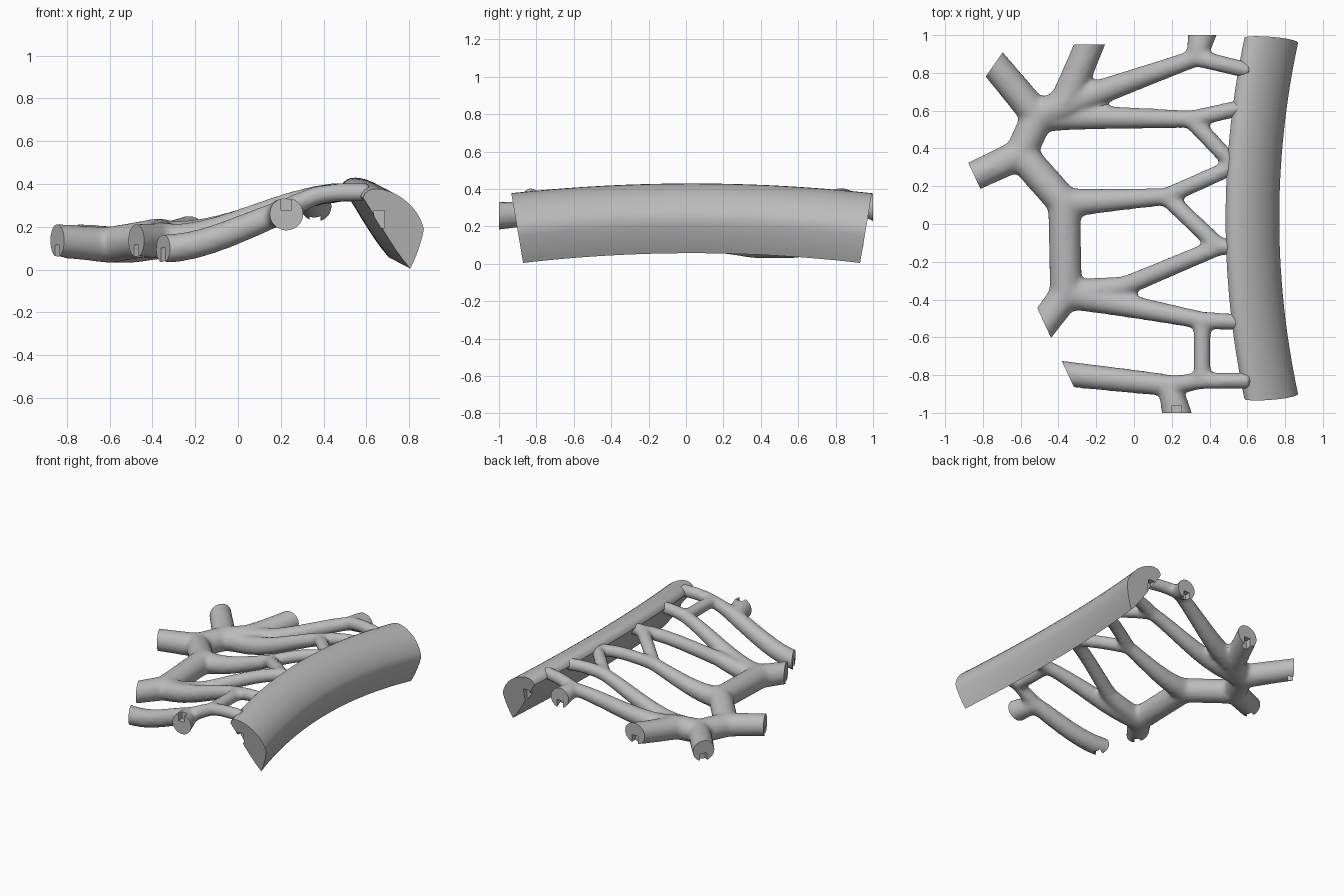
import bpy, bmesh, math
from mathutils import Vector, Matrix
from mathutils.geometry import interpolate_bezier

cube = bpy.data.objects.get("Cube")
if cube:
    bpy.data.objects.remove(cube, do_unlink=True)

colour = (.5, .5, .5, 1)
grey = bpy.data.materials.new("plain grey")
grey.use_nodes = True
grey.diffuse_color = colour
grey.node_tree.nodes["Principled BSDF"].inputs["Base Color"].default_value = colour

UP = Vector((0, 0, 1))
HUB, TIP, FORK, TWIG = .087, .078, .048, .045


def add_object(name, data):
    ob = bpy.data.objects.new(name, data)
    bpy.context.collection.objects.link(ob)
    return ob


def mesh_object(name, bm):
    bmesh.ops.recalc_face_normals(bm, faces=bm.faces)
    mesh = bpy.data.meshes.new(name)
    bm.to_mesh(mesh)
    bm.free()
    return add_object(name, mesh)


def bake(ob):
    bpy.ops.object.select_all(action='DESELECT')
    ob.select_set(True)
    bpy.context.view_layer.objects.active = ob
    bpy.ops.object.convert(target='MESH')


def subtract(ob, specs):
    """Cut boxes out of an object; each box has a centre, a heading and a size."""
    bm = bmesh.new()
    for centre, heading, size in specs:
        turn = Matrix.Rotation(heading, 4, 'Z')
        bmesh.ops.create_cube(bm, size=1, matrix=Matrix.Translation(centre) @ turn
                              @ Matrix.Diagonal((*size, 1)))
    cutter = mesh_object("cutter", bm)
    cutter.hide_render = True
    mod = ob.modifiers.new("cut", 'BOOLEAN')
    mod.operation = 'DIFFERENCE'
    mod.solver = 'EXACT'
    mod.object = cutter
    bake(ob)
    bpy.data.objects.remove(cutter, do_unlink=True)


def finish(ob):
    ob.data.materials.clear()
    ob.data.materials.append(grey)
    bpy.ops.object.shade_smooth_by_angle(angle=math.radians(35))


def node(x, y, radius, lift=0):
    """Point of the branch network, which rises smoothly towards the rail."""
    u = min(1, max(0, (x + .35) / .85))
    rise = u * u * (3 - 2 * u)
    return Vector((x, y, .135 + .225 * rise + lift)), radius


def joint(y):
    """Branch end buried in the bowed inner edge of the rail."""
    return node(.55 + .1 * y * y, y, TWIG)


# Hubs on the outer side, forks closer to the rail
hub_a = node(-.6, .37, HUB, -.02)
hub_b = node(-.51, .57, HUB, -.02)
hub_c = node(-.37, .63, HUB)
hub_d = node(-.37, .11, HUB, .02)
hub_e = node(-.36, -.37, HUB)
bend = node(-.05, -.33, .055)
fork_back = node(.33, .88, FORK)
fork_upper = node(.3, .555, FORK)
fork_middle = node(.17, .145, FORK)
fork_lower = node(.45, -.12, FORK)
fork_front = node(.36, -.51, FORK)
rung_foot = node(.36, -.83, TWIG)
front_knee = node(.19, -.855, .058, -.03)
links = [
    (hub_a, hub_b), (hub_b, hub_c), (hub_a, hub_d), (hub_d, hub_e),
    (hub_c, fork_back), (hub_b, fork_upper), (hub_d, fork_middle),
    (hub_e, bend), (bend, fork_lower), (hub_e, fork_front),
    (fork_middle, fork_lower), (fork_front, rung_foot),
    (front_knee, rung_foot), (rung_foot, joint(-.83)),
    (fork_back, joint(.81)), (fork_upper, joint(.62)), (fork_upper, joint(.28)),
    (fork_middle, joint(.32)), (fork_lower, joint(-.12)), (fork_front, joint(-.52)),
]

# Open tips: root, end node, heading of the flat face, notch side
tips = [
    (hub_a, node(-.845, .255, TIP), 205, -1),
    (hub_b, node(-.74, .845, TIP), 145, -1),
    (hub_c, node(-.235, .95, TIP, .03), 90, -1),
    (hub_e, node(-.475, -.525, TIP), 205, -1),
    (front_knee, node(-.35, -.795, .07, -.015), 205, -1),
    (front_knee, node(.225, -1, HUB, -.045), 270, 1),
    (fork_back, node(.36, 1, HUB, -.04), 90, -1),
]
ends, notches = [], []
for root, (centre, radius), degrees, side in tips:
    heading = math.radians(degrees)
    out = Vector((math.cos(heading), math.sin(heading), 0))
    along = (centre - root[0]).normalized()
    links.append((root, (centre + along * .1, radius)))
    ends.append((centre + out * .1, heading, (.2, .25, .5)))
    notches.append((centre + UP * side * .08, heading, (.08, .05, .12)))

# Tubes along the links, following the rise and tapering quickly
curve = bpy.data.curves.new("branches", 'CURVE')
curve.dimensions = '3D'
curve.bevel_depth = 1
curve.bevel_resolution = 4
curve.use_fill_caps = True
SEGMENTS = 8
for (start, r_start), (end, r_end) in links:
    spline = curve.splines.new('POLY')
    spline.points.add(SEGMENTS)
    lifts = [p.z - node(p.x, p.y, 0)[0].z for p in (start, end)]
    for i, point in enumerate(spline.points):
        f = i / SEGMENTS
        p = start.lerp(end, f)
        place, _ = node(p.x, p.y, 0, lifts[0] + (lifts[1] - lifts[0]) * f)
        point.co = (*place, 1)
        point.radius = r_start + (r_end - r_start) * f ** .6
branches = add_object("branches", curve)
bake(branches)

# Merge the tubes and soften their joints
remesh = branches.modifiers.new("merge", 'REMESH')
remesh.mode = 'VOXEL'
remesh.voxel_size = .013
soften = branches.modifiers.new("soften", 'SMOOTH')
soften.factor = .5
soften.iterations = 14
bake(branches)
subtract(branches, ends)
subtract(branches, notches)
finish(branches)

# Rail section: domed top, undercut outer edge, sloping inner side
inner, outer, foot = (.585, .335), (.869, .19), (.805, .005)
section = []
for a, h, k, b, n in [(inner, (.6, .43), (.83, .36), outer, 14),
                      (outer, (.86, .13), (.83, .05), foot, 6),
                      (foot, (.72, .1), (.65, .24), inner, 8)]:
    section += interpolate_bezier(*(Vector((*p, 0)) for p in (a, h, k, b)), n)[:-1]

# Loft the section along a shallow arch with fanned ends
bm = bmesh.new()
rings = []
STEPS = 28
for i in range(STEPS + 1):
    t = 2 * i / STEPS - 1
    arch = 1 - t * t
    rings.append([bm.verts.new((p.x - .1 * arch, .03 + t * (.9 + .17 * p.y),
                                p.y + .052 * arch)) for p in section])
for ring, following in zip(rings, rings[1:]):
    for j in range(len(section)):
        bm.faces.new((ring[j - 1], ring[j], following[j], following[j - 1]))
bm.faces.new(rings[0])
bm.faces.new(rings[-1])
rail = mesh_object("rail", bm)

# Small slots in both rail ends
subtract(rail, [((.66, y, .235), 0, (.05, .07, .08)) for y in (-.91, .97)])
finish(rail)
